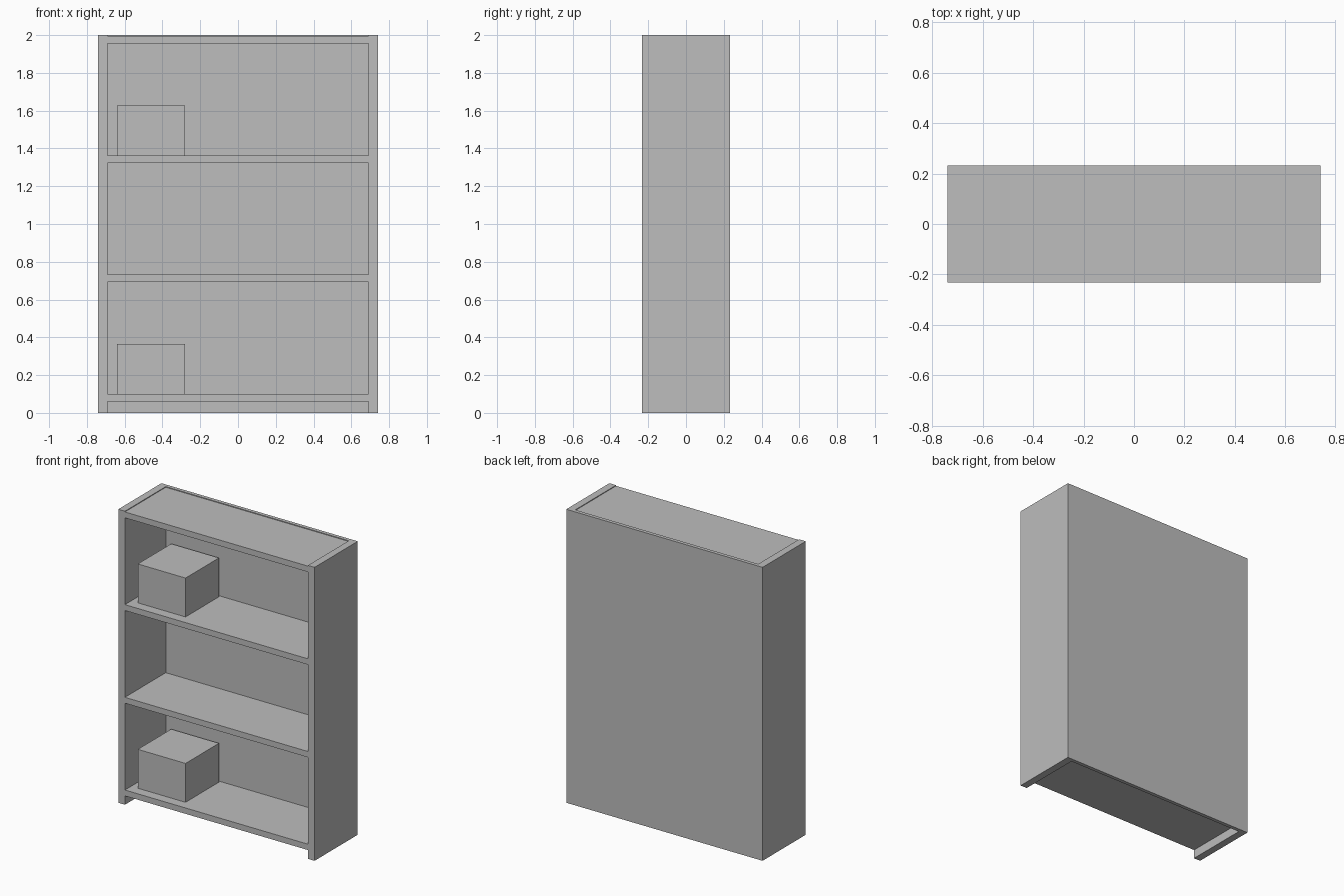
import bpy
import bmesh

WIDTH, DEPTH, HEIGHT = 1.48, 0.465, 2.0
SIDE, BACK, BOARD = 0.05, 0.025, 0.04
BOX_SIZE, BOX_HEIGHT = 0.36, 0.265

cube = bpy.data.objects.get("Cube")
if cube:
    bpy.data.objects.remove(cube, do_unlink=True)

grey = bpy.data.materials.new("plain grey")
grey.use_nodes = True
colour = (0.51, 0.51, 0.51, 1)
grey.diffuse_color = colour
grey.node_tree.nodes["Principled BSDF"].inputs["Base Color"].default_value = colour


def prism(name, outline, bottom, height):
    """Extrude a plan outline straight up from the given height."""
    bm = bmesh.new()
    face = bm.faces.new([bm.verts.new((x, y, bottom)) for x, y in outline])
    extruded = bmesh.ops.extrude_face_region(bm, geom=[face], use_keep_orig=True)
    top = [v for v in extruded["geom"] if isinstance(v, bmesh.types.BMVert)]
    bmesh.ops.translate(bm, verts=top, vec=(0, 0, height))
    bmesh.ops.recalc_face_normals(bm, faces=bm.faces)
    mesh = bpy.data.meshes.new(name)
    bm.to_mesh(mesh)
    bm.free()
    mesh.materials.append(grey)
    obj = bpy.data.objects.new(name, mesh)
    bpy.context.collection.objects.link(obj)
    return obj


def block(name, left, right, front, back, bottom, height):
    outline = [(left, front), (right, front), (right, back), (left, back)]
    return prism(name, outline, bottom, height)


# Sides and back panel as one U-shaped carcass
outer, front, rear = WIDTH / 2, -DEPTH / 2, DEPTH / 2
inner, inside = outer - SIDE, rear - BACK
prism("carcass",
      [(-outer, front), (-inner, front), (-inner, inside), (inner, inside),
       (inner, front), (outer, front), (outer, rear), (-outer, rear)],
      0, HEIGHT)

# Four evenly spaced boards, the top one just below the rim
first, last = 0.06, 1.955
names = ["bottom_board", "lower_shelf", "upper_shelf", "top_board"]
levels = [first + i * (last - first) / 3 for i in range(4)]
for name, level in zip(names, levels):
    block(name, -inner, inner, front, inside, level, BOARD)

# Storage boxes on the bottom board and the upper shelf
box_left, box_front = -0.64, -0.165
for name, level in (("lower_box", levels[0]), ("upper_box", levels[2])):
    block(name, box_left, box_left + BOX_SIZE, box_front, box_front + BOX_SIZE,
          level + BOARD, BOX_HEIGHT)
